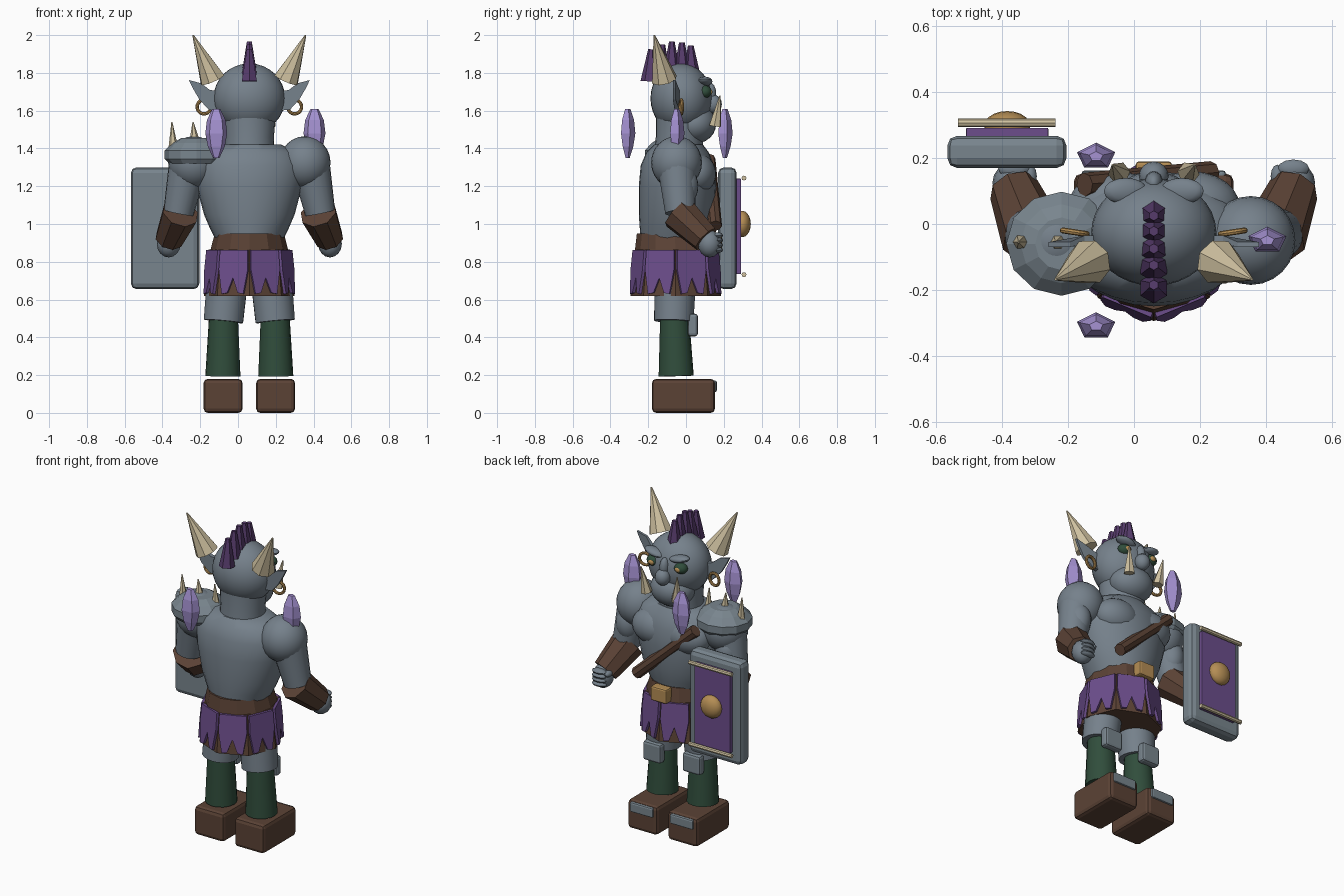
import bpy, bmesh, math
from mathutils import Vector, Matrix

if "Cube" in bpy.data.objects:
    bpy.data.objects.remove(bpy.data.objects["Cube"])

CX = 0.06  # body centre line


def mat(name, r, g, b):
    m = bpy.data.materials.new(name)
    m.diffuse_color = (r, g, b, 1)
    m.use_nodes = True
    m.node_tree.nodes["Principled BSDF"].inputs["Base Color"].default_value = m.diffuse_color
    return m


SKIN = mat("grey_skin", 0.18, 0.22, 0.26)
METAL = mat("steel", 0.19, 0.235, 0.27)
BROWN = mat("leather", 0.105, 0.055, 0.036)
PURPLE = mat("purple_cloth", 0.15, 0.075, 0.26)
HAIR = mat("dark_purple_hair", 0.095, 0.045, 0.15)
LAV = mat("lavender_crystal", 0.38, 0.29, 0.65)
BONE = mat("bone", 0.62, 0.53, 0.35)
GOLD = mat("gold", 0.46, 0.27, 0.09)
GREEN = mat("dark_green", 0.03, 0.075, 0.045)


def finish(name, bm, m, smooth=False):
    bmesh.ops.recalc_face_normals(bm, faces=bm.faces)
    me = bpy.data.meshes.new(name)
    bm.to_mesh(me)
    bm.free()
    me.materials.append(m)
    ob = bpy.data.objects.new(name, me)
    bpy.context.collection.objects.link(ob)
    if smooth:
        bpy.ops.object.select_all(action='DESELECT')
        ob.select_set(True)
        bpy.context.view_layer.objects.active = ob
        bpy.ops.object.shade_smooth_by_angle(angle=math.radians(40))
    return ob


def ball(name, c, r, m, seg=24, rot=(0, 0, 0)):
    bm = bmesh.new()
    bmesh.ops.create_uvsphere(bm, u_segments=seg, v_segments=seg // 2, radius=1)
    for v in bm.verts:
        v.co = Vector((v.co.x * r[0], v.co.y * r[1], v.co.z * r[2]))
    ob = finish(name, bm, m, True)
    ob.location, ob.rotation_euler = c, rot
    return ob


def cone(name, a, b, r1, r2, m, n=8, smooth=False):
    a, b = Vector(a), Vector(b)
    d = b - a
    bm = bmesh.new()
    bmesh.ops.create_cone(bm, cap_ends=True, segments=n, radius1=r1, radius2=r2, depth=d.length)
    bm.transform(Matrix.Translation((a + b) / 2) @ d.to_track_quat('Z', 'Y').to_matrix().to_4x4())
    return finish(name, bm, m, smooth)


def box(name, lo, hi, m, bevel=0.015):
    bm = bmesh.new()
    bmesh.ops.create_cube(bm, size=1)
    for v in bm.verts:
        v.co = Vector([(lo[i] + hi[i]) / 2 + v.co[i] * (hi[i] - lo[i]) for i in range(3)])
    bmesh.ops.bevel(bm, geom=bm.edges[:], offset=bevel, segments=2, affect='EDGES', profile=0.5)
    return finish(name, bm, m)


def loft(name, rings, m, n, x=CX, start=0.0, smooth=False):
    """rings of (z, radius x, radius y, centre y)"""
    bm = bmesh.new()
    loops = []
    for z, rx, ry, cy in rings:
        angs = [start + 2 * math.pi * i / n for i in range(n)]
        loops.append([bm.verts.new((x + rx * math.cos(t), cy + ry * math.sin(t), z)) for t in angs])
    for p, q in zip(loops, loops[1:]):
        for i in range(n):
            bm.faces.new((p[i], p[(i + 1) % n], q[(i + 1) % n], q[i]))
    bm.faces.new(loops[0])
    bm.faces.new(loops[-1])
    return finish(name, bm, m, smooth)


# torso, neck and head
loft("torso", [(0.92, 0.18, 0.18, -0.06), (0.98, 0.21, 0.19, -0.055), (1.05, 0.24, 0.2, -0.05),
               (1.2, 0.28, 0.205, -0.045), (1.31, 0.29, 0.195, -0.045), (1.38, 0.25, 0.165, -0.045),
               (1.42, 0.17, 0.13, -0.04)], SKIN, 28, smooth=True)
loft("neck", [(1.36, 0.135, 0.13, -0.04), (1.46, 0.13, 0.125, -0.035), (1.58, 0.14, 0.13, -0.03)],
     SKIN, 24, smooth=True)
ball("head", (CX, -0.025, 1.665), (0.19, 0.163, 0.185), SKIN, 32)
ball("jaw", (CX, 0.045, 1.53), (0.135, 0.115, 0.105), SKIN)
ball("nose", (CX, 0.145, 1.635), (0.045, 0.045, 0.05), SKIN, 16)
ball("nose_bridge", (CX, 0.125, 1.69), (0.028, 0.035, 0.06), SKIN, 16)

# parts that repeat on both sides of the body
for s, side in ((-1, "left"), (1, "right")):
    def P(x, y, z):
        return (CX + s * x, y, z)

    # face
    ball(side + "_eye", P(0.095, 0.1, 1.7), (0.042, 0.036, 0.034), GREEN, 16)
    ball(side + "_iris", P(0.092, 0.128, 1.698), (0.02, 0.012, 0.016), GOLD, 12)
    ball(side + "_brow", P(0.085, 0.1, 1.755), (0.068, 0.04, 0.022), SKIN, 16, (0, s * -0.2, 0))
    cone(side + "_tusk", P(0.105, 0.155, 1.52), P(0.125, 0.18, 1.68), 0.034, 0.003, BONE, 6)

    # pointed ear
    bm = bmesh.new()
    outline = [(0.15, 1.7), (0.21, 1.71), (0.255, 1.745), (0.32, 1.762), (0.3, 1.72),
               (0.265, 1.66), (0.215, 1.605), (0.16, 1.6)]
    back = [bm.verts.new(P(x, -0.06 - 0.01 * (x > 0.25), z)) for x, z in outline]
    front = [bm.verts.new(P(x, -0.035 - 0.02 * (x > 0.25), z)) for x, z in outline]
    bm.faces.new(back)
    bm.faces.new(front)
    for i in range(8):
        j = (i + 1) % 8
        bm.faces.new((back[i], back[j], front[j], front[i]))
    finish(side + "_ear", bm, SKIN)
    bpy.ops.mesh.primitive_torus_add(location=P(0.24, -0.025, 1.62), rotation=(math.pi / 2, 0, 0.15 * s),
                                     major_radius=0.037, minor_radius=0.009,
                                     major_segments=20, minor_segments=8)
    ring = bpy.context.object
    ring.name = side + "_earring"
    ring.data.materials.append(GOLD)
    cone(side + "_horn", P(0.195, -0.115, 1.765), P(0.298, -0.168, 2.0), 0.07, 0.004, BONE, 8)

    # chest, shoulder and arm
    ball(side + "_chest_muscle", P(0.115, 0.055, 1.265), (0.145, 0.105, 0.11), SKIN)
    ball(side + "_shoulder", P(0.295, -0.05, 1.325), (0.135, 0.135, 0.14), SKIN)
    cone(side + "_upper_arm", P(0.32, -0.05, 1.33), P(0.375, -0.03, 1.06), 0.105, 0.08, SKIN, 20, True)
    ball(side + "_biceps", P(0.345, -0.02, 1.2), (0.075, 0.085, 0.11), SKIN)
    cone(side + "_bracer", P(0.365, -0.04, 1.06), P(0.425, 0.105, 0.92), 0.1, 0.077, BROWN, 8)
    ball(side + "_fist", P(0.427, 0.125, 0.895), (0.063, 0.062, 0.072), SKIN, 16)
    for k in range(4):
        ball(side + "_finger", P(0.424, 0.168, 0.94 - 0.026 * k), (0.048, 0.028, 0.016), SKIN, 12)
    ball(side + "_thumb", P(0.375, 0.145, 0.93), (0.02, 0.035, 0.02), SKIN, 12)

    # leg and boot
    cone(side + "_thigh", P(0.137, -0.065, 0.485), P(0.115, -0.055, 0.72), 0.105, 0.11, SKIN, 20, True)
    cone(side + "_shin", P(0.14, -0.052, 0.195), P(0.137, -0.06, 0.5), 0.093, 0.077, GREEN, 16, True)
    box(side + "_knee_pad", P(0.137 - s * 0.062, 0.01, 0.405), P(0.137 + s * 0.062, 0.063, 0.525), METAL)
    box(side + "_boot", P(0.139 - s * 0.103, -0.18, 0), P(0.139 + s * 0.103, 0.153, 0.18), BROWN, 0.022)
    box(side + "_toe_plate", P(0.139 - s * 0.08, 0.125, 0.11), P(0.139 + s * 0.08, 0.163, 0.172), METAL, 0.01)

# mohawk
for y, z0, z1, yt in ((0.03, 1.79, 1.945, 0.025), (-0.02, 1.8, 1.962, -0.022), (-0.075, 1.8, 1.965, -0.075),
                      (-0.13, 1.79, 1.95, -0.125), (-0.195, 1.755, 1.925, -0.185)):
    cone("mohawk_spike", (CX, y, z0), (CX, yt, z1), 0.046, 0.015, HAIR, 6)

# belt and skirt
loft("belt", [(0.865, 0.205, 0.215, -0.055), (0.95, 0.183, 0.2, -0.06)], BROWN, 12)
box("buckle", (0.005, 0.13, 0.865), (0.115, 0.19, 0.955), GOLD, 0.01)
loft("skirt", [(0.62, 0.24, 0.24, -0.055), (0.865, 0.215, 0.215, -0.055)], BROWN, 8, start=math.pi / 8 * 0)
for k in range(8):
    t = math.radians(22.5 + 45 * k)
    out, tan = Vector((math.cos(t), math.sin(t), 0)), Vector((-math.sin(t), math.cos(t), 0))
    shape = [(-0.079, 0.862), (0.079, 0.862), (0.083, 0.76), (0.062, 0.63), (0.03, 0.635),
             (0, 0.715), (-0.03, 0.635), (-0.062, 0.63), (-0.083, 0.76)]
    bm = bmesh.new()
    layers = []
    for off in (-0.004, 0.014):
        layers.append([bm.verts.new(Vector((CX, -0.055, z)) + tan * u
                                    + out * (0.2 + off + (0.865 - z) * 0.095)) for u, z in shape])
        bm.faces.new(layers[-1])
    for i in range(9):
        j = (i + 1) % 9
        bm.faces.new((layers[0][i], layers[0][j], layers[1][j], layers[1][i]))
    finish("skirt_panel", bm, PURPLE)

# chest strap
cone("chest_strap", (-0.15, 0.12, 1.345), (0.235, 0.155, 0.99), 0.036, 0.036, BROWN, 8)

# spiked shoulder guard
loft("shoulder_guard", [(1.32, 0.145, 0.14, -0.06), (1.345, 0.168, 0.158, -0.06), (1.39, 0.168, 0.158, -0.06),
                        (1.43, 0.125, 0.12, -0.06), (1.455, 0.08, 0.08, -0.06)], METAL, 12, x=-0.22)
for x, z in ((-0.342, 1.395), (-0.23, 1.44), (-0.115, 1.4)):
    cone("shoulder_spike", (x, -0.055, z), (x - 0.008, -0.055, 1.54), 0.027, 0.003, BONE, 6)

# shield
box("shield", (-0.567, 0.17, 0.655), (-0.205, 0.268, 1.3), METAL, 0.03)
box("shield_panel", (-0.51, 0.25, 0.735), (-0.26, 0.292, 1.24), PURPLE, 0.004)
for z in (0.732, 1.243):
    cone("shield_bar", (-0.535, 0.307, z), (-0.238, 0.307, z), 0.013, 0.013, BONE, 8)
ball("shield_boss", (-0.385, 0.298, 1.0), (0.07, 0.045, 0.07), GOLD, 20)

# floating crystals
for x, y, z in ((-0.115, 0.205, 1.48), (-0.115, -0.31, 1.48), (0.405, -0.05, 1.48)):
    loft("crystal", [(z - 0.13, 0.018, 0.012, y), (z - 0.07, 0.047, 0.031, y), (z, 0.061, 0.042, y),
                     (z + 0.07, 0.052, 0.035, y), (z + 0.13, 0.022, 0.015, y)],
         LAV, 5, x=x, start=math.pi / 2)
